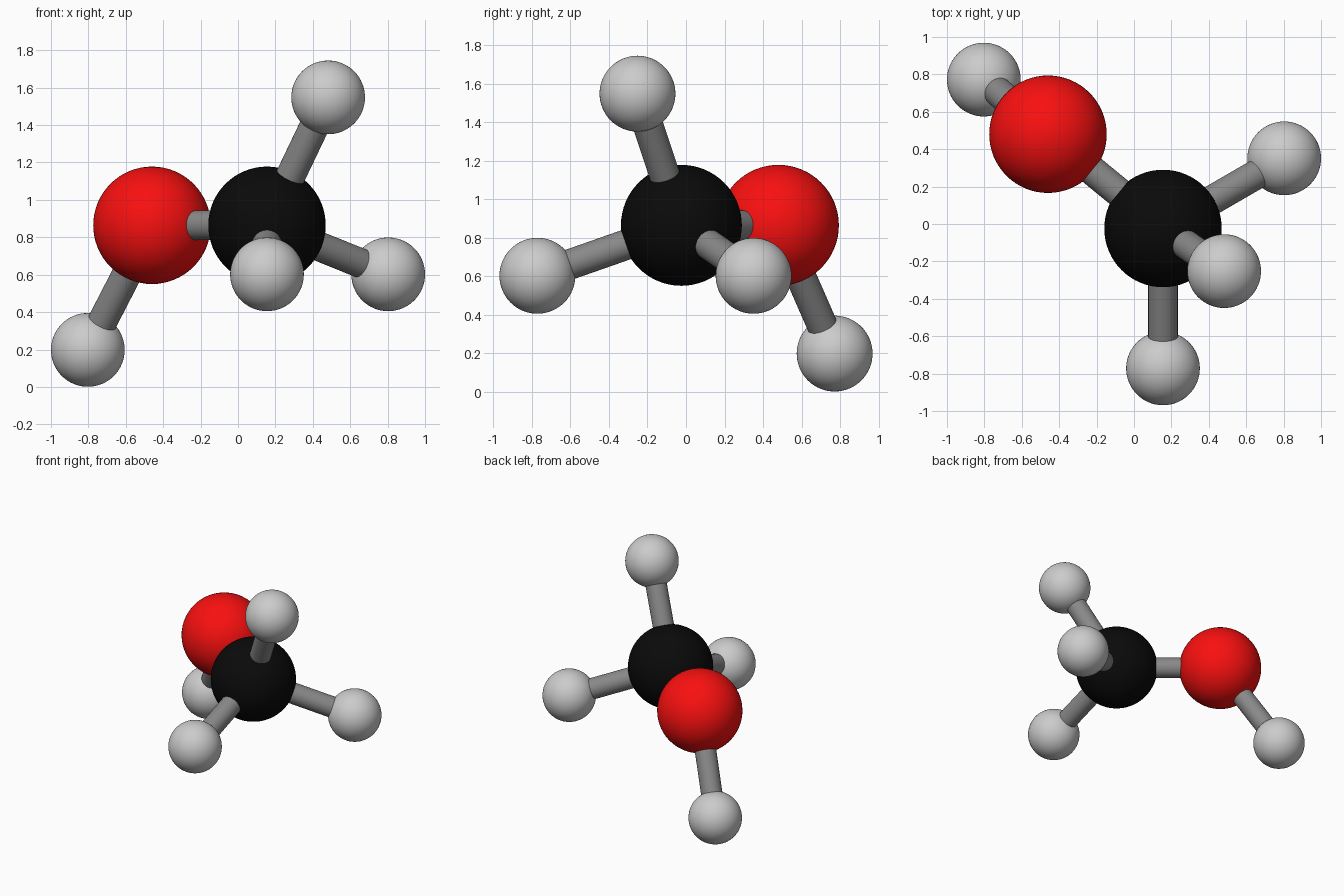
import bpy
from mathutils import Vector

if "Cube" in bpy.data.objects:
    bpy.data.objects.remove(bpy.data.objects["Cube"])


def material(name, rgb):
    m = bpy.data.materials.new(name)
    m.diffuse_color = (*rgb, 1)
    m.use_nodes = True
    m.node_tree.nodes["Principled BSDF"].inputs["Base Color"].default_value = m.diffuse_color
    return m


BLACK = material("carbon_black", (0.003, 0.003, 0.003))
RED = material("oxygen_red", (0.95, 0.005, 0.005))
PALE = material("hydrogen_grey", (0.55, 0.55, 0.55))
DARK = material("bond_grey", (0.25, 0.25, 0.25))


def finish(name, mat):
    ob = bpy.context.object
    ob.name = name
    ob.data.materials.append(mat)
    bpy.ops.object.shade_smooth_by_angle()


def atom(name, pos, radius, mat):
    bpy.ops.mesh.primitive_uv_sphere_add(segments=64, ring_count=32, radius=radius, location=pos)
    finish(name, mat)


def bond(name, a, b):
    a, b = Vector(a), Vector(b)
    d = b - a
    bpy.ops.mesh.primitive_cylinder_add(vertices=48, radius=0.079, depth=d.length,
                                        location=(a + b) / 2,
                                        rotation=d.to_track_quat('Z', 'Y').to_euler())
    finish(name, DARK)


carbon = (0.155, -0.024, 0.864)
oxygen = (-0.46, 0.48, 0.864)
hydroxyl = (-0.803, 0.772, 0.198)
methyl = {"top": (0.482, -0.252, 1.548),
          "right": (0.803, 0.351, 0.602),
          "front": (0.155, -0.772, 0.602)}

# large atoms
atom("carbon_atom", carbon, 0.314, BLACK)
atom("oxygen_atom", oxygen, 0.314, RED)
bond("carbon_oxygen_bond", carbon, oxygen)

# hydrogen on the oxygen
atom("hydroxyl_hydrogen", hydroxyl, 0.197, PALE)
bond("hydroxyl_bond", oxygen, hydroxyl)

# three hydrogens on the carbon
for side, pos in methyl.items():
    atom(f"{side}_hydrogen", pos, 0.197, PALE)
    bond(f"{side}_hydrogen_bond", carbon, pos)
